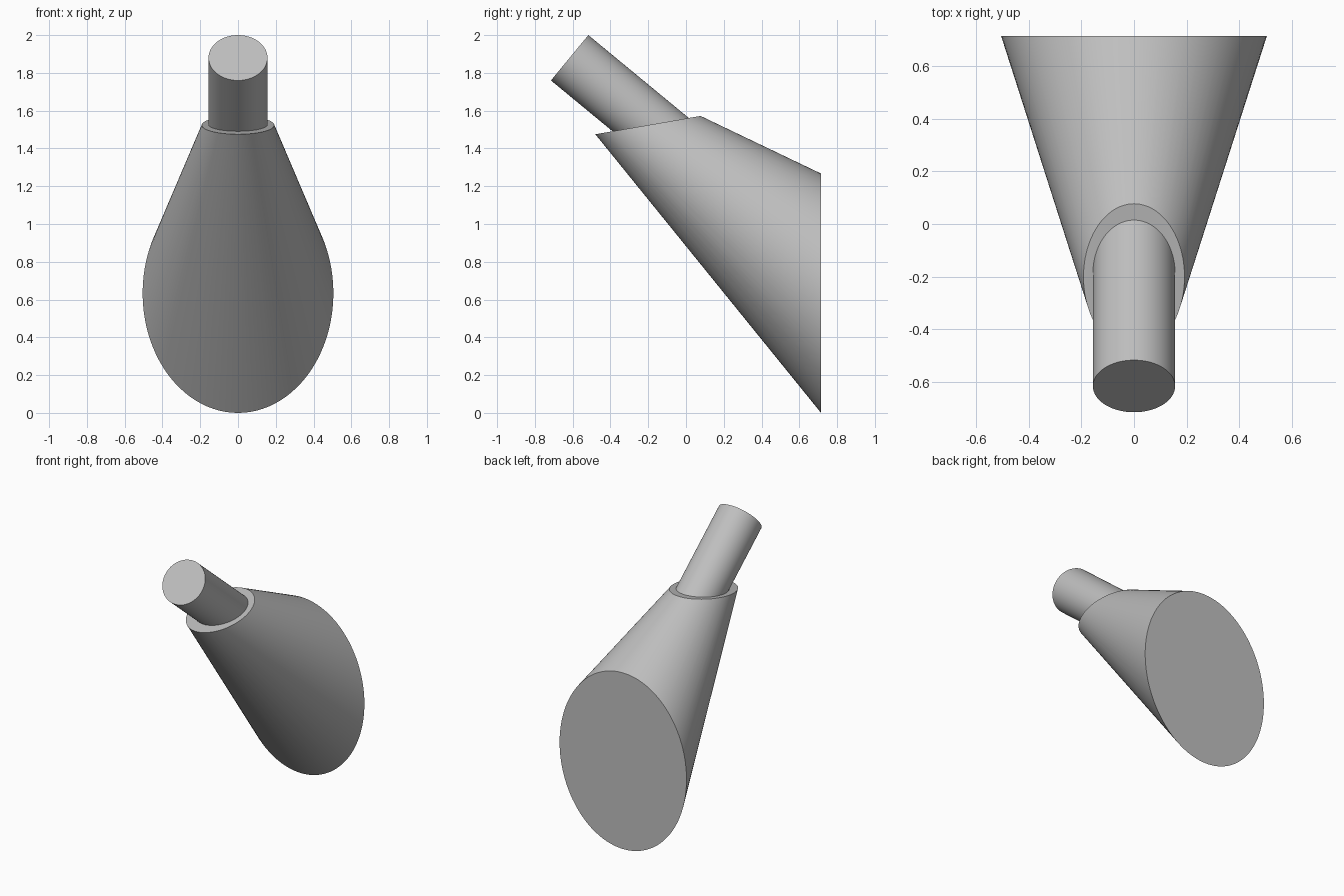
import bpy, bmesh
from math import sin, cos, pi, radians
from mathutils import Vector

cube = bpy.data.objects.get("Cube")
if cube:
    bpy.data.objects.remove(cube, do_unlink=True)

grey = bpy.data.materials.new("light_grey")
grey.use_nodes = True
colour = (0.52, 0.52, 0.52, 1)
grey.diffuse_color = colour
grey.node_tree.nodes["Principled BSDF"].inputs["Base Color"].default_value = colour

SEGMENTS = 96


def ellipse(bm, low, high, half_width):
    """Ring of points whose long axis runs from low to high in the YZ plane."""
    low, high = Vector(low), Vector(high)
    centre, axis = (low + high) / 2, (high - low) / 2
    side = Vector((half_width, 0, 0))
    angles = [2 * pi * i / SEGMENTS for i in range(SEGMENTS)]
    return [bm.verts.new(centre + side * cos(a) + axis * sin(a)) for a in angles]


def finish(bm, name):
    bmesh.ops.recalc_face_normals(bm, faces=bm.faces)
    mesh = bpy.data.meshes.new(name)
    bm.to_mesh(mesh)
    bm.free()
    obj = bpy.data.objects.new(name, mesh)
    bpy.context.collection.objects.link(obj)
    mesh.materials.append(grey)
    bpy.ops.object.select_all(action='DESELECT')
    obj.select_set(True)
    bpy.context.view_layer.objects.active = obj
    bpy.ops.object.shade_smooth_by_angle(angle=radians(30))


# Tapered body: skin stretched between the upright back and the tilted rim
bm = bmesh.new()
ellipse(bm, (0, 0.715, 0), (0, 0.715, 1.267), 0.505)
ellipse(bm, (0, -0.48, 1.475), (0, 0.077, 1.572), 0.192)
bmesh.ops.convex_hull(bm, input=bm.verts)
bmesh.ops.dissolve_limit(bm, angle_limit=radians(0.1), verts=bm.verts, edges=bm.edges)
finish(bm, "tapered_body")

# Round spout rising out of the rim
bm = bmesh.new()
low, high = Vector((0, -0.715, 1.76)), Vector((0, -0.517, 2.0))
inward = Vector((0, high.z - low.z, low.y - high.y)).normalized() * 0.74
outer = ellipse(bm, low, high, 0.156)
inner = ellipse(bm, low + inward, high + inward, 0.156)
bm.faces.new(outer)
bm.faces.new(inner)
for i in range(SEGMENTS):
    j = (i + 1) % SEGMENTS
    bm.faces.new((outer[i], outer[j], inner[j], inner[i]))
finish(bm, "spout")
